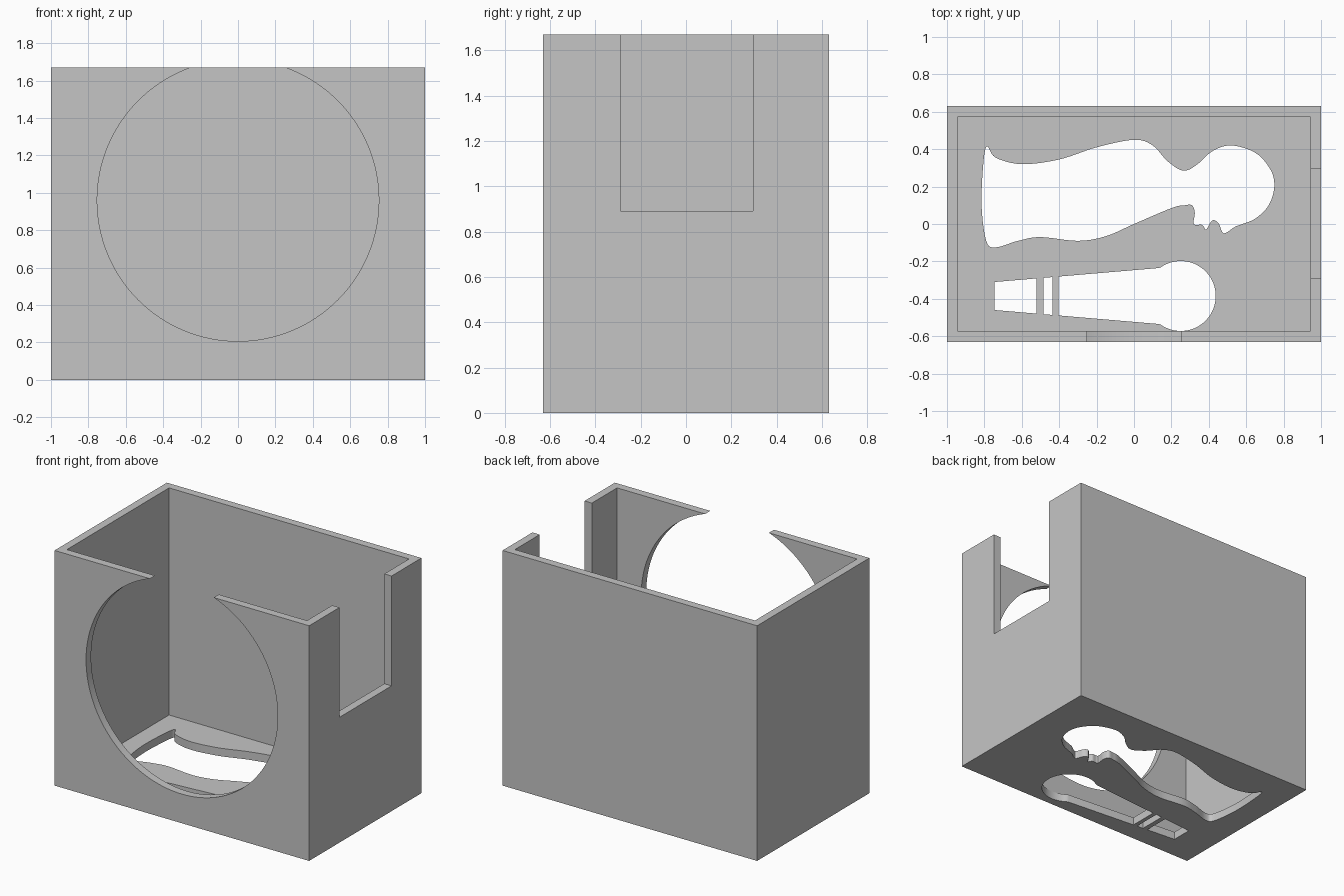
import bpy
import bmesh
import math
from mathutils import Vector

if "Cube" in bpy.data.objects:
    bpy.data.objects.remove(bpy.data.objects["Cube"], do_unlink=True)

HALF_X, HALF_Y, HEIGHT = 1.0, 0.63, 1.67
WALL = 0.057
scene = bpy.context.scene

grey = bpy.data.materials.new("plain grey")
grey.use_nodes = True
grey.diffuse_color = (0.56, 0.56, 0.56, 1)
grey.node_tree.nodes["Principled BSDF"].inputs["Base Color"].default_value = grey.diffuse_color


def prism(name, outline, start, sweep):
    """Extrude a closed outline of 3D points along the sweep vector."""
    bm = bmesh.new()
    face = bm.faces.new([bm.verts.new(Vector(p) + Vector(start)) for p in outline])
    result = bmesh.ops.extrude_face_region(bm, geom=[face])
    moved = [v for v in result["geom"] if isinstance(v, bmesh.types.BMVert)]
    bmesh.ops.translate(bm, verts=moved, vec=sweep)
    bmesh.ops.recalc_face_normals(bm, faces=bm.faces)
    mesh = bpy.data.meshes.new(name)
    bm.to_mesh(mesh)
    bm.free()
    mesh.materials.append(grey)
    obj = bpy.data.objects.new(name, mesh)
    scene.collection.objects.link(obj)
    return obj


def block(name, x0, x1, y0, y1, z0, z1):
    corners = [(x0, y0, 0), (x1, y0, 0), (x1, y1, 0), (x0, y1, 0)]
    return prism(name, corners, (0, 0, z0), (0, 0, z1 - z0))


def floor_cutter(name, points):
    return prism(name, [(x, y, 0) for x, y in points], (0, 0, -WALL), (0, 0, 3 * WALL))


def arc(cx, cy, radius, start, end, steps):
    angles = [math.radians(start + (end - start) * i / steps) for i in range(steps + 1)]
    return [(cx + radius * math.cos(a), cy + radius * math.sin(a)) for a in angles]


def smooth_loop(points, steps=6):
    """Closed spline through the points."""
    pts = [Vector(p) for p in points]
    loop = []
    for i in range(len(pts)):
        a, b, c, d = (pts[(i + k) % len(pts)] for k in (-1, 0, 1, 2))
        for s in range(steps):
            t = s / steps
            p = (b * 2 + (c - a) * t + (a * 2 - b * 5 + c * 4 - d) * t**2
                 + (b * 3 - a - c * 3 + d) * t**3) / 2
            loop.append((p.x, p.y))
    return loop


# Open box body
box = block("box_body", -HALF_X, HALF_X, -HALF_Y, HALF_Y, 0, HEIGHT)
cutters = [block("cavity_cutter", WALL - HALF_X, HALF_X - WALL,
                 WALL - HALF_Y, HALF_Y - WALL, WALL, HEIGHT + 1)]

# Round opening in the front wall
ring = arc(0, 0.96, 0.753, 0, 360, 128)[:-1]
cutters.append(prism("front_opening_cutter", [(x, 0, z) for x, z in ring],
                     (0, -HALF_Y - 0.1, 0), (0, 0.3, 0)))

# Square notch in the left wall
cutters.append(block("side_notch_cutter", HALF_X - 0.2, HALF_X + 0.2,
                     -0.29, 0.295, 0.89, HEIGHT + 1))

# Curved figure outline in the floor
figure = [
    (-.785, .415), (-.74, .355), (-.6, .32), (-.4, .345), (-.2, .41), (0, .45),
    (.1, .42), (.18, .335), (.265, .285), (.34, .32), (.42, .39), (.52, .42),
    (.65, .38), (.73, .29), (.75, .2), (.72, .1), (.65, .03), (.58, 0),
    (.54, -.015), (.48, -.05), (.455, 0), (.43, .02), (.41, .01), (.385, -.03),
    (.365, -.005), (.32, 0), (.325, .06), (.31, .1), (.27, .1), (.2, .085),
    (0, 0), (-.15, -.065), (-.3, -.09), (-.5, -.07), (-.62, -.09),
    (-.74, -.125), (-.79, -.09), (-.815, .1), (-.805, .33),
]
cutters.append(floor_cutter("figure_cutter", smooth_loop(figure)))


# Tapered slot with a round head, split by two bars
def slot_edges(x):
    spread = 0.075 + (x + 0.745) * 0.085
    return (x, -0.385 + spread), (x, -0.385 - spread)


for left, right in ((-0.745, -0.52), (-0.485, -0.435)):
    upper_left, lower_left = slot_edges(left)
    upper_right, lower_right = slot_edges(right)
    cutters.append(floor_cutter("slot_cutter",
                                [upper_left, upper_right, lower_right, lower_left]))
upper, lower = slot_edges(-0.405)
neck_upper, neck_lower = slot_edges(0.13)
head = arc(0.25, -0.385, 0.187, 125, -125, 56)
cutters.append(floor_cutter("slot_head_cutter",
                            [upper, neck_upper] + head + [neck_lower, lower]))

# Cut every opening, bake the result, then drop the cutters
for cutter in cutters:
    cutter.hide_render = True
    mod = box.modifiers.new(cutter.name, "BOOLEAN")
    mod.operation = "DIFFERENCE"
    mod.solver = "EXACT"
    mod.object = cutter
bpy.context.view_layer.update()
baked = bpy.data.meshes.new_from_object(box.evaluated_get(bpy.context.evaluated_depsgraph_get()))
box.modifiers.clear()
box.data = baked
baked.materials.clear()
baked.materials.append(grey)
for polygon in baked.polygons:
    polygon.material_index = 0
for cutter in cutters:
    bpy.data.objects.remove(cutter, do_unlink=True)

bpy.ops.object.select_all(action="DESELECT")
box.select_set(True)
bpy.context.view_layer.objects.active = box
bpy.ops.object.shade_smooth_by_angle(angle=math.radians(30))
